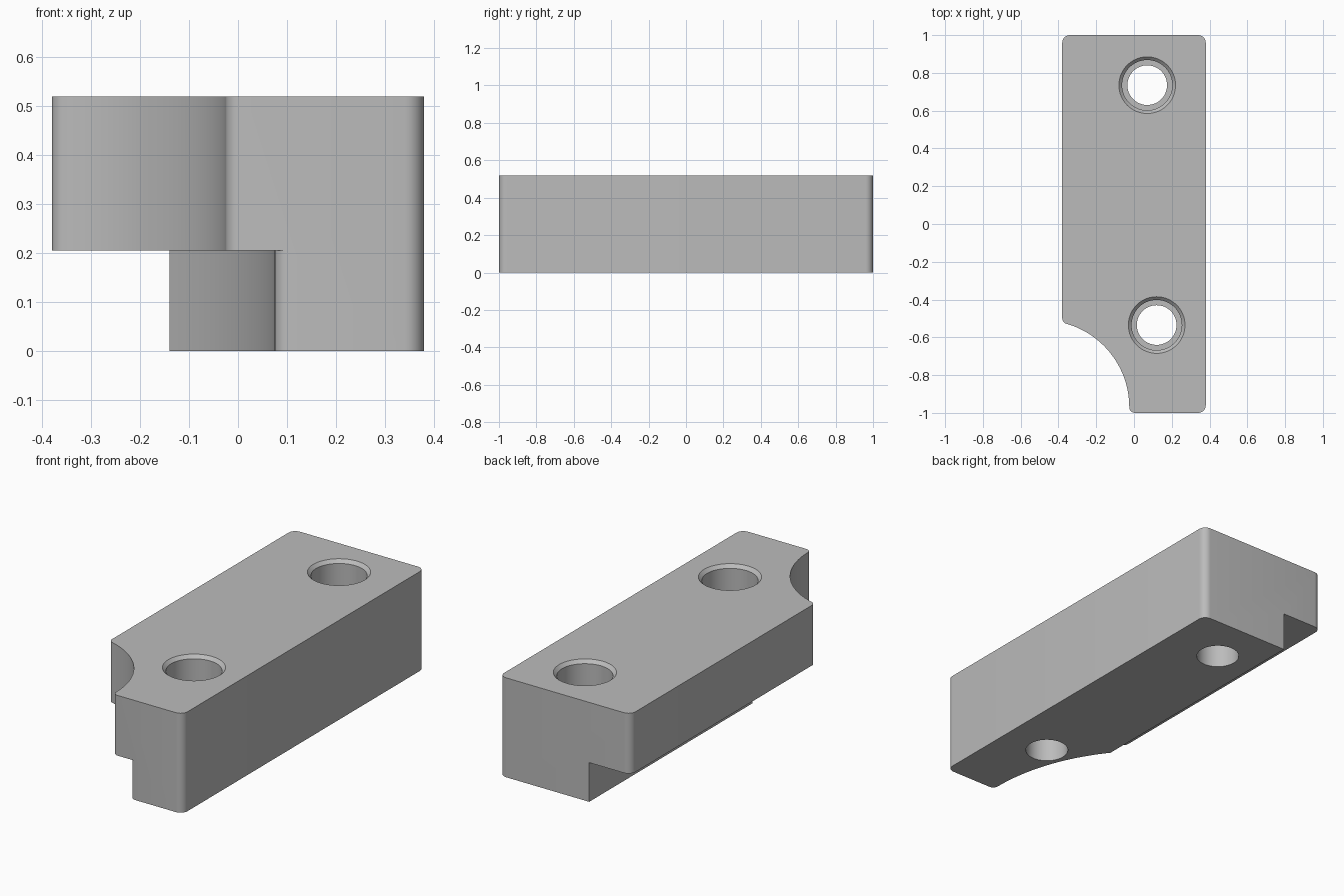
import bpy, bmesh
from math import sin, cos, radians, tau

HEIGHT, STEP = 0.52, 0.205

cube = bpy.data.objects.get("Cube")
if cube:
    bpy.data.objects.remove(cube)

grey = bpy.data.materials.new("plain grey")
grey.use_nodes = True
grey.diffuse_color = (0.5, 0.5, 0.5, 1)
grey.node_tree.nodes["Principled BSDF"].inputs["Base Color"].default_value = (0.5, 0.5, 0.5, 1)


def arc(cx, cy, r, start, end, steps):
    angles = [radians(start + (end - start) * i / steps) for i in range(steps + 1)]
    return [(cx + r * cos(a), cy + r * sin(a)) for a in angles]


def make_object(name, bm):
    bmesh.ops.recalc_face_normals(bm, faces=bm.faces)
    mesh = bpy.data.meshes.new(name)
    bm.to_mesh(mesh)
    bm.free()
    mesh.materials.append(grey)
    ob = bpy.data.objects.new(name, mesh)
    bpy.context.collection.objects.link(ob)
    return ob


def loft(name, rings):
    """Skin a stack of matching closed rings and cap both ends."""
    bm = bmesh.new()
    loops = [[bm.verts.new(p) for p in ring] for ring in rings]
    for low, high in zip(loops, loops[1:]):
        for i in range(len(low)):
            j = (i + 1) % len(low)
            bm.faces.new((low[i], low[j], high[j], high[i]))
    bm.faces.new(loops[0])
    bm.faces.new(loops[-1])
    return make_object(name, bm)


def prism(name, outline, z0, z1):
    return loft(name, [[(x, y, z) for x, y in outline] for z in (z0, z1)])


def lathe(name, x, y, profile, sides=64):
    turn = [tau * i / sides for i in range(sides)]
    return loft(name, [[(x + r * cos(a), y + r * sin(a), z) for a in turn]
                       for r, z in profile])


# Main block: rounded corners and a scooped front corner
outline = (arc(-0.35, -0.499, 0.03, 180, 254, 6)
           + arc(-0.485, -0.97, 0.46, 74, 0, 32)[1:]
           + arc(0.005, -0.97, 0.03, 180, 270, 6)[1:]
           + arc(0.34, -0.96, 0.04, 270, 360, 8)
           + arc(0.34, 0.96, 0.04, 0, 90, 8)
           + arc(-0.34, 0.96, 0.04, 90, 180, 8))
block = prism("clamp_block", outline, 0, HEIGHT)

# Undercut: straight wall running into a shallow curve
undercut = ([(-0.6, 1.2), (-0.14, 1.2)]
            + arc(-0.925, -0.97, 1.0, 38.3, 0, 32)
            + arc(0.105, -0.97, 0.03, 180, 270, 6)[1:]
            + [(0.105, -1.2), (-0.6, -1.2)])
cutters = [prism("undercut_cutter", undercut, -0.1, STEP)]

# Two counterbored bolt holes with chamfered rims
bore = [(0.105, -0.1), (0.105, 0.25), (0.133, 0.25), (0.133, HEIGHT - 0.017),
        (0.15, HEIGHT), (0.15, 0.6)]
for name, x, y in (("rear", 0.07, 0.735), ("front", 0.12, -0.535)):
    cutters.append(lathe(name + "_hole_cutter", x, y, bore))

# Cut, bake the result and drop the cutters
for cutter in cutters:
    cutter.hide_render = True
    mod = block.modifiers.new(cutter.name, "BOOLEAN")
    mod.operation = "DIFFERENCE"
    mod.solver = "EXACT"
    mod.object = cutter
bpy.context.view_layer.update()
baked = bpy.data.meshes.new_from_object(
    block.evaluated_get(bpy.context.evaluated_depsgraph_get()))
block.modifiers.clear()
block.data = baked
for cutter in cutters:
    bpy.data.objects.remove(cutter)

# Smooth curved walls, crisp edges
for ob in bpy.context.selected_objects:
    ob.select_set(False)
block.select_set(True)
bpy.context.view_layer.objects.active = block
bpy.ops.object.shade_smooth_by_angle(angle=radians(28))
